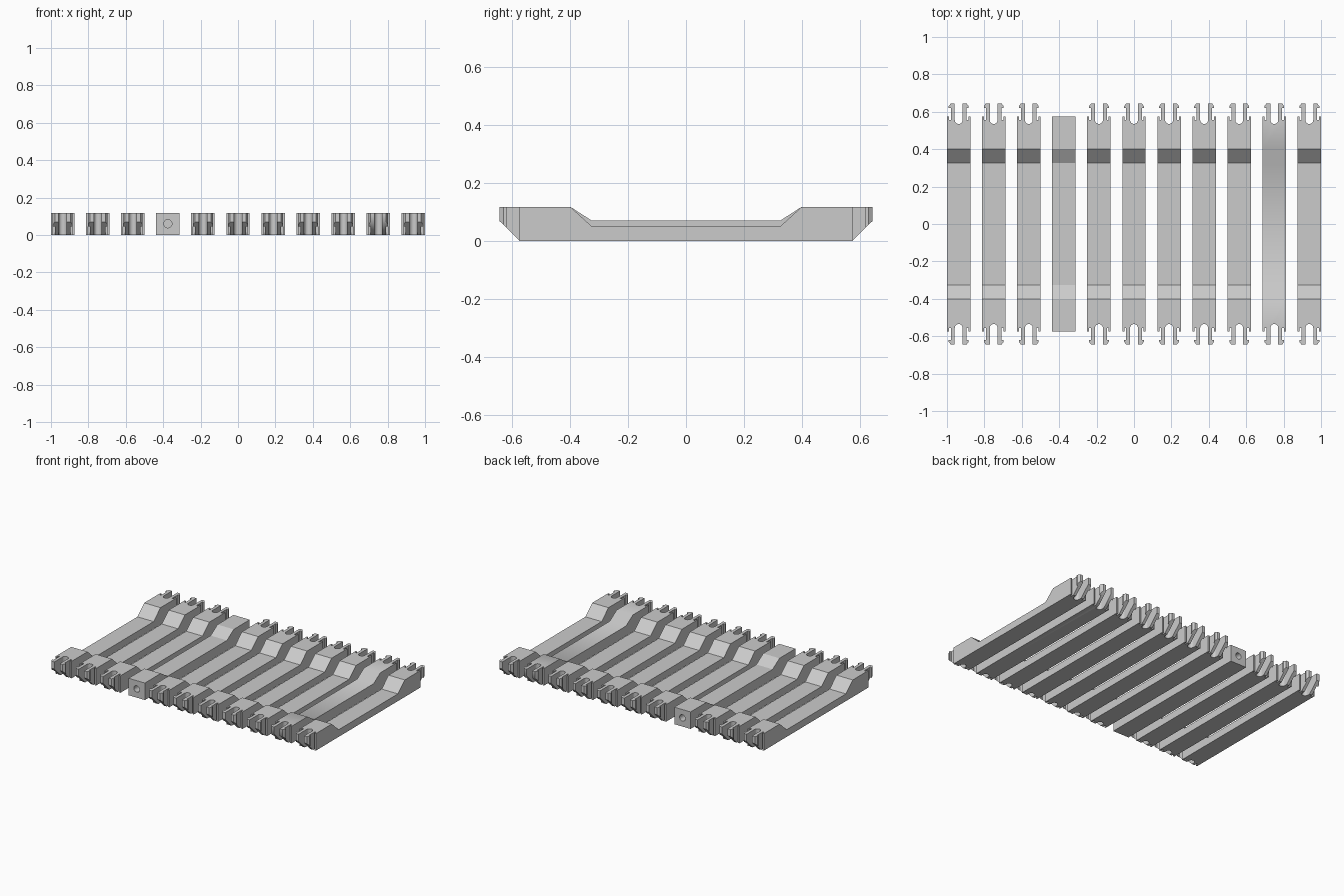
import bpy, bmesh, math
from mathutils import Vector

old = bpy.data.objects.get("Cube")
if old:
    bpy.data.objects.remove(old, do_unlink=True)

grey = bpy.data.materials.new("light_grey")
grey.use_nodes = True
tone = (0.6, 0.6, 0.6, 1)
grey.diffuse_color = tone
grey.node_tree.nodes["Principled BSDF"].inputs["Base Color"].default_value = tone

COUNT, PITCH, HALF_W, HEIGHT = 11, 0.1875, 0.0625, 0.118
BODY, TIP = 0.575, 0.645


def prism(name, points, start, sweep):
    """Extrude a closed outline of 3D points along a vector."""
    bm = bmesh.new()
    face = bm.faces.new([bm.verts.new(Vector(p) + Vector(start)) for p in points])
    new = bmesh.ops.extrude_face_region(bm, geom=[face])["geom"]
    verts = [v for v in new if isinstance(v, bmesh.types.BMVert)]
    bmesh.ops.translate(bm, verts=verts, vec=sweep)
    bmesh.ops.recalc_face_normals(bm, faces=bm.faces[:])
    mesh = bpy.data.meshes.new(name)
    bm.to_mesh(mesh)
    bm.free()
    mesh.materials.append(grey)
    ob = bpy.data.objects.new(name, mesh)
    bpy.context.collection.objects.link(ob)
    return ob


def combine(ob, cutters, operation):
    """Apply boolean cutters, then remove them."""
    for cutter in cutters:
        mod = ob.modifiers.new("cut", "BOOLEAN")
        mod.operation, mod.solver, mod.object = operation, "EXACT", cutter
    bpy.context.view_layer.update()
    graph = bpy.context.evaluated_depsgraph_get()
    mesh = bpy.data.meshes.new_from_object(ob.evaluated_get(graph))
    ob.modifiers.clear()
    ob.data = mesh
    for cutter in cutters:
        bpy.data.objects.remove(cutter, do_unlink=True)


def side_profile(dip, end, chamfer):
    """Side silhouette: raised ends, lowered middle, sloped end undersides."""
    half = [(end, chamfer), (end, HEIGHT), (0.4, HEIGHT), (0.325, dip)]
    if chamfer:
        half.insert(0, (BODY, 0))
    pts = half + [(-y, z) for y, z in reversed(half)]
    return [(0, y, z) for y, z in pts]


def clip_plan():
    """Top outline with two hooked prongs and a round slot at each end."""
    corner = [(HALF_W, BODY), (0.052, BODY), (0.052, 0.555), (0.042, 0.555),
              (0.042, 0.62), (0.053, 0.62), (0.053, 0.63), (0.042, TIP), (0.021, TIP)]
    arc = [(0.021 * math.cos(a), 0.556 - 0.021 * math.sin(a))
           for a in [math.pi * i / 12 for i in range(13)]]
    end = corner + arc + [(-x, y) for x, y in reversed(corner)]
    return [(x, y, 0) for x, y in end + [(-x, -y) for x, y in end]]


def clipped_bar(name, dip):
    bar = prism(name, clip_plan(), (0, 0, -0.05), (0, 0, 0.3))
    shape = prism("side_cutter", side_profile(dip, TIP + 0.0003, 0.07), (-0.1, 0, 0), (0.2, 0, 0))
    combine(bar, [shape], "INTERSECT")
    return bar


def plain_bar(name, dip):
    bar = prism(name, side_profile(dip, BODY, 0), (-HALF_W, 0, 0), (2 * HALF_W, 0, 0))
    circle = [(0.022 * math.cos(a), 0, 0.06 + 0.022 * math.sin(a))
              for a in [math.tau * i / 24 for i in range(24)]]
    holes = [prism("hole_cutter", circle, (0, s * 0.65, 0), (0, -s * 0.13, 0)) for s in (-1, 1)]
    combine(bar, holes, "DIFFERENCE")
    return bar


# Row of crossbars: one plain with end holes, one softly shaded, the rest alike
standard = None
for i in range(COUNT):
    name = f"crossbar_{i + 1}"
    if i == 3:
        bar = plain_bar("plain_crossbar", 0.07)
    elif i == 9:
        bar = clipped_bar("smooth_crossbar", 0.07)
        bpy.ops.object.select_all(action="DESELECT")
        bar.select_set(True)
        bpy.context.view_layer.objects.active = bar
        bpy.ops.object.shade_smooth_by_angle(angle=math.radians(50))
    elif standard is None:
        bar = standard = clipped_bar(name, 0.05)
    else:
        bar = bpy.data.objects.new(name, standard.data)
        bpy.context.collection.objects.link(bar)
    bar.location.x = (i - (COUNT - 1) / 2) * PITCH
